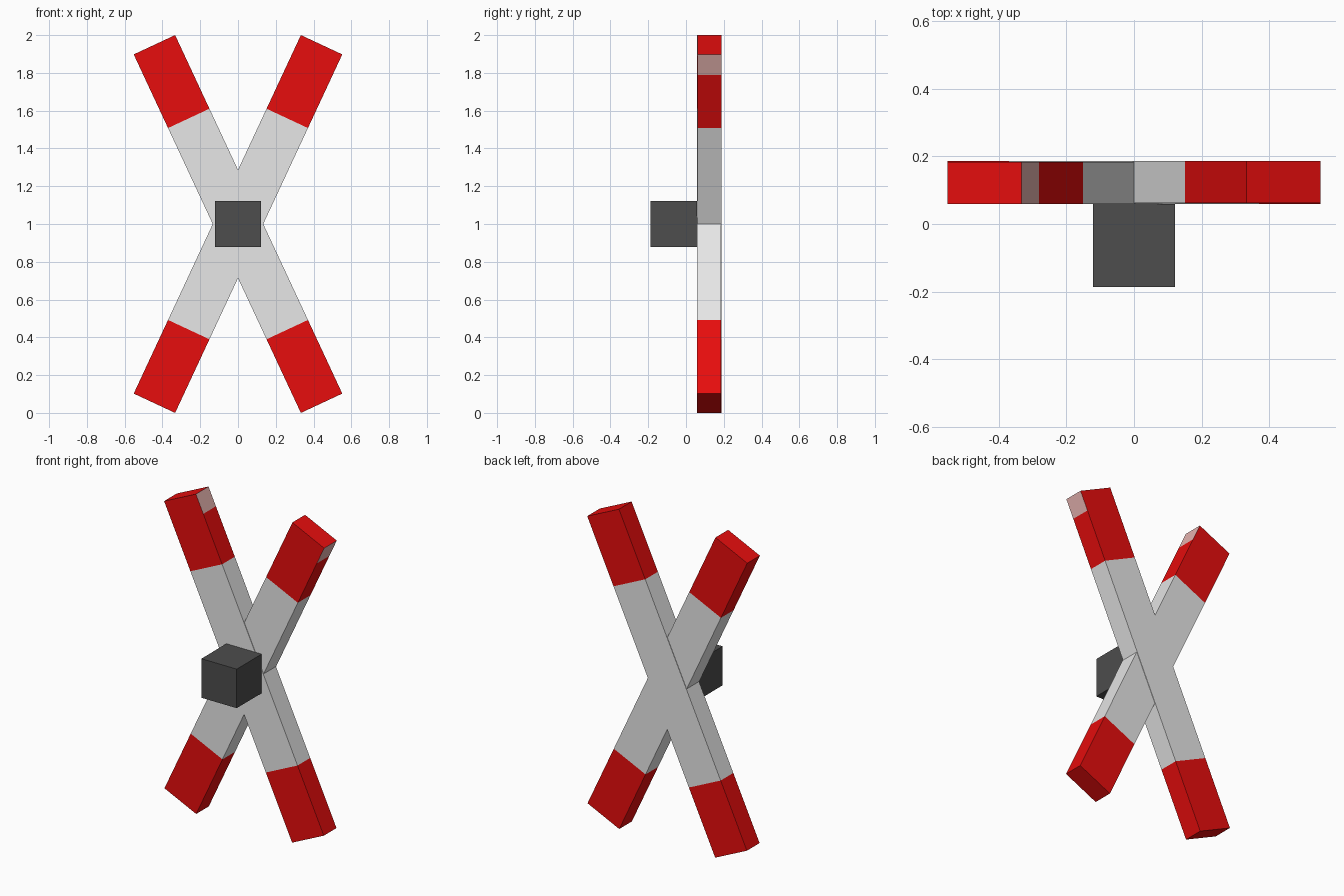
import bpy, bmesh, math
from mathutils import Matrix, Vector

if "Cube" in bpy.data.objects:
    bpy.data.objects.remove(bpy.data.objects["Cube"])


def material(name, color):
    m = bpy.data.materials.new(name)
    m.diffuse_color = (*color, 1)
    m.use_nodes = True
    m.node_tree.nodes["Principled BSDF"].inputs["Base Color"].default_value = m.diffuse_color
    return m


GREY = material("light_grey", (0.8, 0.8, 0.8))
RED = material("red", (0.8, 0.004, 0.004))
PINK = material("pale_pink", (0.8, 0.46, 0.44))
DARK = material("dark_grey", (0.075, 0.075, 0.075))


def box(name, size, centre, mats, cuts=(), rule=None, tilt=0.0):
    """Box cut across its length at the given heights, coloured by a face rule."""
    bm = bmesh.new()
    bmesh.ops.create_cube(bm, size=1, matrix=Matrix.Diagonal((*size, 1)))
    for z in cuts:
        bmesh.ops.bisect_plane(bm, geom=bm.verts[:] + bm.edges[:] + bm.faces[:],
                               plane_co=(0, 0, z), plane_no=(0, 0, 1))
    bm.normal_update()
    if rule:
        for f in bm.faces:
            f.material_index = rule(f)
    mesh = bpy.data.meshes.new(name)
    bm.to_mesh(mesh)
    bm.free()
    for m in mats:
        mesh.materials.append(m)
    ob = bpy.data.objects.new(name, mesh)
    ob.location = Vector(centre)
    ob.rotation_euler.y = tilt
    bpy.context.collection.objects.link(ob)
    return ob


# Crossed boards: red ends, grey middle, small pale patch on one upper edge
HALF, BAND, PATCH = 1.047, 0.617, 0.926


def board_colour(face):
    c = face.calc_center_median()
    if c.z > PATCH and face.normal.x > 0.9:
        return 2
    return 1 if abs(c.z) > BAND else 0


for name, side, y in (("right_leaning_board", 1, 0.1245),
                      ("left_leaning_board", -1, 0.1215)):
    box(name, (0.242, 0.125, 2 * HALF), (0, y, 1), (GREY, RED, PINK),
        (-BAND, BAND, PATCH), board_colour, side * math.radians(25))

# Mounting block on the front of the crossing
box("mounting_block", (0.244, 0.246, 0.244), (0, -0.064, 1), (DARK,))
